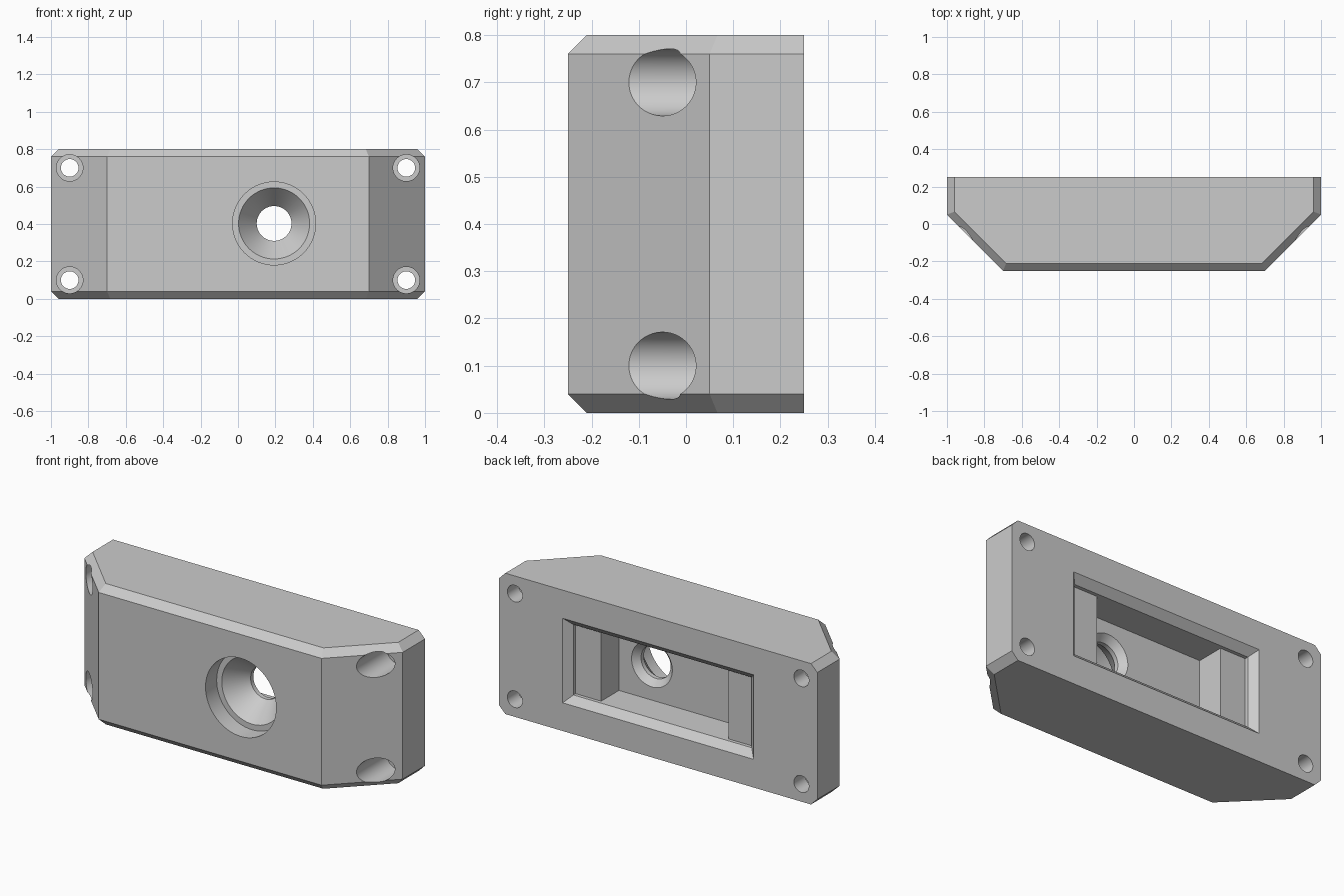
import bpy, bmesh, math

if "Cube" in bpy.data.objects:
    bpy.data.objects.remove(bpy.data.objects["Cube"])

SEGMENTS = 64
grey = bpy.data.materials.new("plain grey")
grey.diffuse_color = (0.6, 0.6, 0.6, 1)
grey.use_nodes = True
grey.node_tree.nodes["Principled BSDF"].inputs["Base Color"].default_value = grey.diffuse_color


def loft(name, rings):
    """Closed solid through a list of rings with equal point counts."""
    bm = bmesh.new()
    loops = [[bm.verts.new(p) for p in ring] for ring in rings]
    n = len(loops[0])
    for a, b in zip(loops, loops[1:]):
        for i in range(n):
            j = (i + 1) % n
            bm.faces.new((a[i], a[j], b[j], b[i]))
    bm.faces.new(loops[0][::-1])
    bm.faces.new(loops[-1])
    bmesh.ops.recalc_face_normals(bm, faces=bm.faces[:])
    mesh = bpy.data.meshes.new(name)
    bm.to_mesh(mesh)
    bm.free()
    mesh.materials.append(grey)
    obj = bpy.data.objects.new(name, mesh)
    bpy.context.collection.objects.link(obj)
    return obj


def bore(name, x, z, profile):
    """Round cutter along y from (y, radius) pairs."""
    turn = [2 * math.pi * i / SEGMENTS for i in range(SEGMENTS)]
    return loft(name, [[(x + r * math.cos(a), y, z + r * math.sin(a)) for a in turn]
                       for y, r in profile])


def rect(y, hx, hz):
    return [(-hx, y, 0.4 - hz), (hx, y, 0.4 - hz), (hx, y, 0.4 + hz), (-hx, y, 0.4 + hz)]


def body_ring(z, inset):
    """Block outline with slanted front corners; the back edge stays put."""
    t = inset * math.tan(math.pi / 8)
    half = [(1 - inset, 0.25), (1 - inset, 0.05 + t), (0.7 - t, -0.25 + inset)]
    return [(x, y, z) for x, y in half] + [(-x, y, z) for x, y in reversed(half)]


# Block with chamfered top and bottom edges
body = loft("housing", [body_ring(0, 0.04), body_ring(0.04, 0),
                        body_ring(0.76, 0), body_ring(0.8, 0.04)])

# Stepped pocket in the back
side = [(0.56, 0.3), (0.56, 0.19), (0.4, 0.19), (0.4, 0.03)]
outline = side + [(-x, y) for x, y in reversed(side)]
cutters = [loft("pocket_cutter", [[(x, y, z) for x, y in outline] for z in (0.2, 0.6)])]

# Chamfer around the pocket mouth
cutters.append(loft("pocket_chamfer_cutter", [rect(0.21, 0.56, 0.2), rect(0.26, 0.61, 0.25)]))

# Counterbored, countersunk main opening
cutters.append(bore("main_opening_cutter", 0.193, 0.403,
                    [(-0.3, 0.222), (-0.15, 0.222), (-0.15, 0.19), (-0.03, 0.093),
                     (-0.005, 0.093), (0.03, 0.128), (0.07, 0.128)]))

# Counterbored screw holes in the corners
for x in (-0.9, 0.9):
    for z in (0.1, 0.7):
        cutters.append(bore("screw_hole_cutter", x, z,
                            [(-0.3, 0.071), (0.15, 0.071), (0.15, 0.047), (0.3, 0.047)]))

# Cut everything out of the block
bpy.context.view_layer.objects.active = body
body.select_set(True)
for cutter in cutters:
    mod = body.modifiers.new("cut", 'BOOLEAN')
    mod.operation = 'DIFFERENCE'
    mod.solver = 'EXACT'
    mod.object = cutter
    bpy.ops.object.modifier_apply(modifier=mod.name)
    bpy.data.objects.remove(cutter)

bpy.ops.object.shade_smooth_by_angle(angle=math.radians(20))
